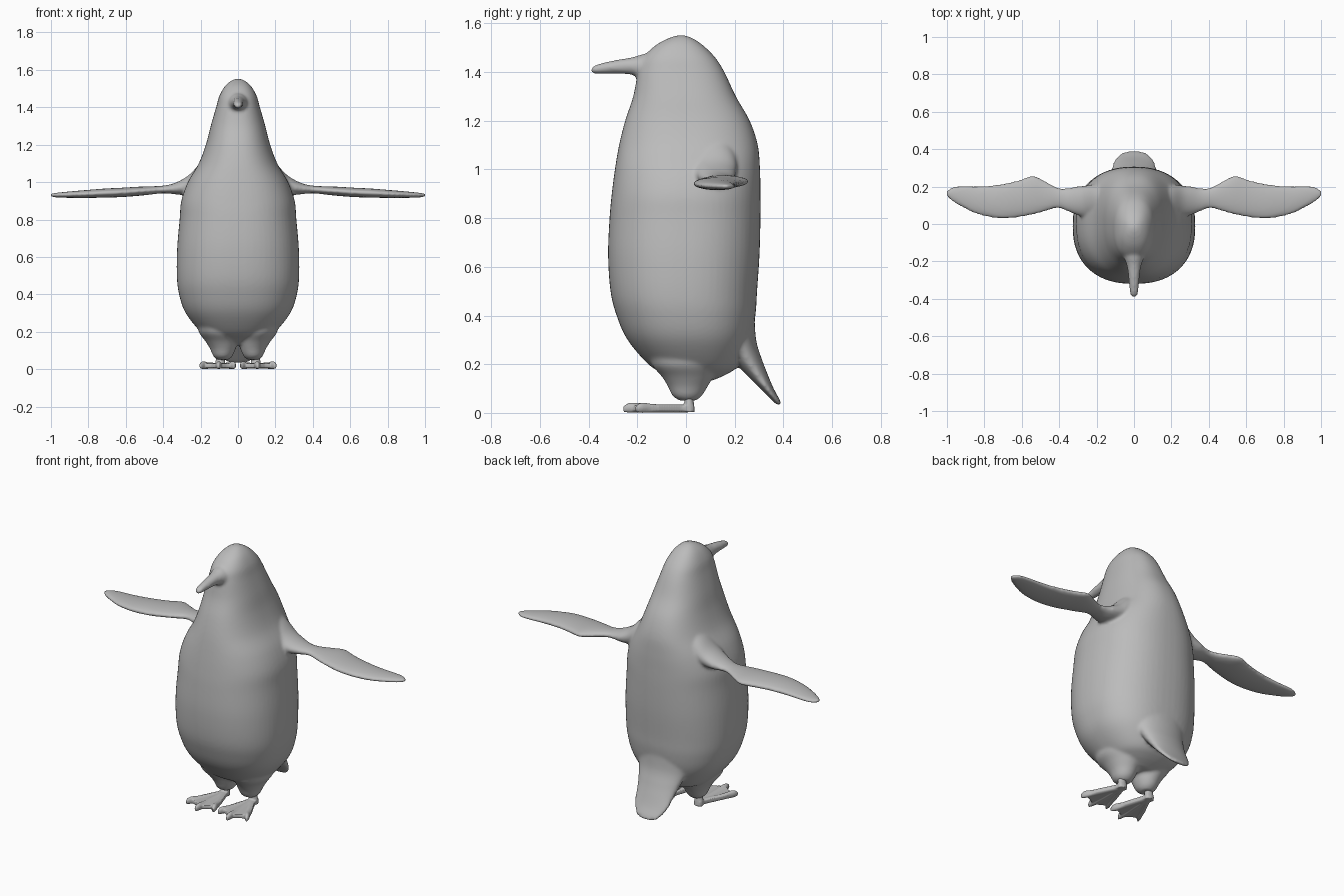
import bpy, bmesh, math

grey = bpy.data.materials.new("plain grey")
grey.diffuse_color = (0.5, 0.5, 0.5, 1)


def spline(rows, sub=5):
    """Catmull-Rom refinement of a list of section tuples."""
    out = []
    for i in range(len(rows) - 1):
        p0, p1, p2, p3 = rows[max(i - 1, 0)], rows[i], rows[i + 1], rows[min(i + 2, len(rows) - 1)]
        for k in range(sub):
            t = k / sub
            out.append([0.5 * (2 * b + (c - a) * t + (2 * a - 5 * b + 4 * c - d) * t * t
                               + (3 * b - a - 3 * c + d) * t ** 3)
                        for a, b, c, d in zip(p0, p1, p2, p3)])
    return out + [list(rows[-1])]


def loft(bm, rows, place, n=2.0, segs=48):
    """Rows are (t, a_min, a_max, b_min, b_max); place maps (t, a, b) to xyz."""
    rings = []
    for t, a0, a1, b0, b1 in spline(rows):
        ring = []
        for k in range(segs):
            c, s = math.cos(2 * math.pi * k / segs), math.sin(2 * math.pi * k / segs)
            u = math.copysign(abs(c) ** (2 / n), c)
            v = math.copysign(abs(s) ** (2 / n), s)
            ring.append(bm.verts.new(place(t, (a0 + a1) / 2 + u * (a1 - a0) / 2,
                                           (b0 + b1) / 2 + v * (b1 - b0) / 2)))
        rings.append(ring)
    faces = [bm.faces.new(rings[0]), bm.faces.new(rings[-1][::-1])]
    for r, q in zip(rings, rings[1:]):
        for k in range(segs):
            j = (k + 1) % segs
            faces.append(bm.faces.new((r[k], q[k], q[j], r[j])))
    bmesh.ops.recalc_face_normals(bm, faces=faces)


def finish(bm, name, voxel, smooth):
    """Fuse overlapping lofts into one smooth skin."""
    me = bpy.data.meshes.new(name)
    bm.to_mesh(me)
    bm.free()
    me.materials.append(grey)
    ob = bpy.data.objects.new(name, me)
    bpy.context.collection.objects.link(ob)
    m = ob.modifiers.new("fuse", 'REMESH')
    m.mode, m.voxel_size, m.use_smooth_shade = 'VOXEL', voxel, True
    s = ob.modifiers.new("soften", 'SMOOTH')
    s.factor, s.iterations = 0.5, smooth


upright = lambda t, a, b: (a, b, t)

# torso and head: height, half width, front y, back y
bm = bmesh.new()
trunk = [(0.13, 0.07, -0.04, 0.10), (0.16, 0.14, -0.09, 0.17), (0.2, 0.20, -0.155, 0.22),
         (0.3, 0.28, -0.24, 0.265), (0.4, 0.315, -0.285, 0.285), (0.5, 0.327, -0.31, 0.292),
         (0.65, 0.325, -0.32, 0.302), (0.8, 0.312, -0.314, 0.306), (0.9, 0.303, -0.305, 0.306),
         (1.0, 0.268, -0.292, 0.304), (1.1, 0.21, -0.275, 0.295), (1.2, 0.172, -0.25, 0.262),
         (1.3, 0.146, -0.217, 0.205), (1.4, 0.117, -0.197, 0.158), (1.46, 0.1, -0.175, 0.12),
         (1.51, 0.072, -0.125, 0.07), (1.54, 0.04, -0.07, 0.025), (1.552, 0.012, -0.03, -0.01)]
loft(bm, [(z, -w, w, f, b) for z, w, f, b in trunk], upright, 2.35, 64)

# tail
tail = [(0.034, 0.04, 0.372, 0.388), (0.05, 0.075, 0.355, 0.387), (0.1, 0.108, 0.305, 0.36),
        (0.16, 0.12, 0.245, 0.335), (0.22, 0.135, 0.19, 0.312), (0.3, 0.16, 0.13, 0.288),
        (0.42, 0.19, 0.1, 0.281)]
loft(bm, [(z, -w, w, f, b) for z, w, f, b in tail], upright)

# beak
beak = [(-0.39, -0.008, 0.008, 1.396, 1.414), (-0.375, -0.02, 0.02, 1.394, 1.428),
        (-0.33, -0.026, 0.026, 1.394, 1.441), (-0.27, -0.031, 0.031, 1.393, 1.453),
        (-0.22, -0.039, 0.039, 1.388, 1.461), (-0.17, -0.055, 0.055, 1.36, 1.475),
        (-0.1, -0.06, 0.06, 1.35, 1.48)]
loft(bm, beak, lambda t, a, b: (a, t, b))

# flippers with shoulders, and thighs
flipper = [(0.16, 0.03, 0.21, 0.93, 1.14), (0.21, 0.03, 0.21, 0.93, 1.092), (0.26, 0.035, 0.205, 0.93, 1.04),
           (0.31, 0.05, 0.2, 0.932, 1.008), (0.36, 0.07, 0.19, 0.938, 0.988), (0.41, 0.085, 0.195, 0.94, 0.98),
           (0.48, 0.066, 0.232, 0.932, 0.977), (0.54, 0.05, 0.258, 0.926, 0.975),
           (0.62, 0.035, 0.234, 0.92, 0.97), (0.72, 0.029, 0.212, 0.917, 0.965),
           (0.83, 0.05, 0.203, 0.915, 0.956), (0.91, 0.085, 0.205, 0.916, 0.949),
           (0.97, 0.12, 0.198, 0.918, 0.943), (1.003, 0.15, 0.175, 0.922, 0.938)]
thigh = [(0.05, 0.05, 0.11, -0.025, 0.04), (0.07, 0.03, 0.132, -0.055, 0.065),
         (0.11, 0.012, 0.15, -0.075, 0.09), (0.15, 0.004, 0.175, -0.1, 0.112),
         (0.2, 0.0, 0.21, -0.14, 0.13), (0.27, 0.02, 0.22, -0.15, 0.14)]
for s in (1, -1):
    loft(bm, flipper, lambda t, a, b: (s * t, a, b))
    loft(bm, thigh, lambda t, a, b: (s * a, b, t))
finish(bm, "body", 0.009, 5)

# webbed feet: web plate, three toes and ankle
web = [(0.075, 0.03), (0.065, -0.02), (0.035, -0.11), (0.018, -0.185), (0.06, -0.2), (0.105, -0.23),
       (0.145, -0.198), (0.198, -0.18), (0.17, -0.11), (0.125, -0.02), (0.115, 0.03)]
for s, side in ((1, "left"), (-1, "right")):
    bm = bmesh.new()
    f = bm.faces.new([bm.verts.new((s * x, y, 0.006)) for x, y in web])
    r = bmesh.ops.extrude_face_region(bm, geom=[f])
    bmesh.ops.translate(bm, vec=(0, 0, 0.024), verts=[v for v in r['geom'] if isinstance(v, bmesh.types.BMVert)])
    bmesh.ops.recalc_face_normals(bm, faces=bm.faces[:])
    for tip_x, tip_y in ((0.018, -0.215), (0.105, -0.258), (0.2, -0.208)):
        def along(t, a, b):
            return (s * (0.093 + (tip_x - 0.093) * t + a), 0.01 + (tip_y - 0.01) * t, b)
        loft(bm, [(0, -0.018, 0.018, 0.002, 0.034), (0.6, -0.015, 0.015, 0.001, 0.036),
                  (0.88, -0.016, 0.016, 0, 0.042), (1, -0.005, 0.005, 0.004, 0.028)], along, 2, 16)
    loft(bm, [(0.003, 0.068, 0.122, -0.005, 0.036), (0.03, 0.068, 0.122, -0.008, 0.034),
              (0.06, 0.07, 0.118, -0.006, 0.03), (0.11, 0.07, 0.118, -0.005, 0.03)],
         lambda t, a, b: (s * a, b, t), 2, 24)
    finish(bm, side + "_foot", 0.005, 2)
